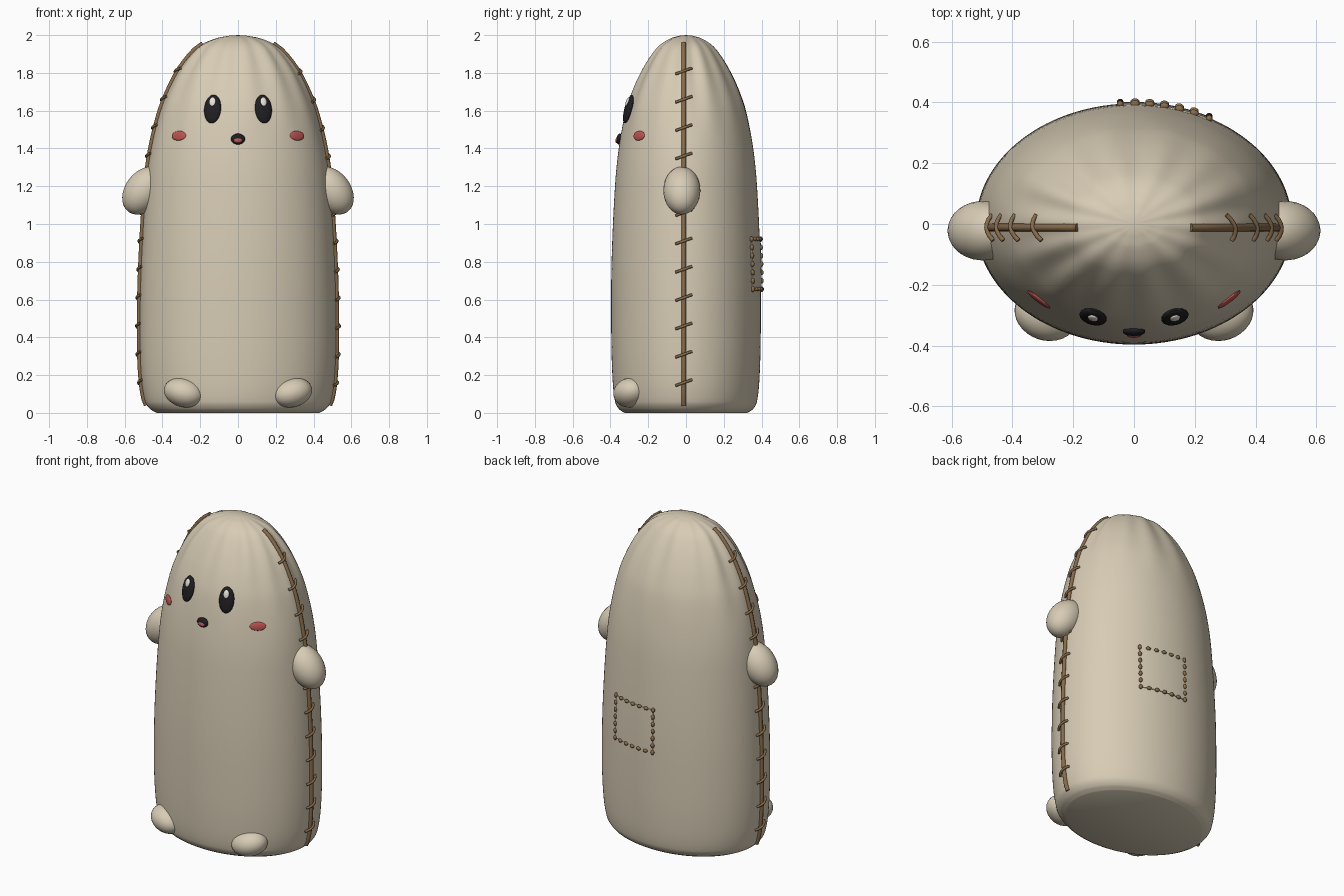
import bpy, bmesh, math
from mathutils import Vector, Matrix

if "Cube" in bpy.data.objects:
    bpy.data.objects.remove(bpy.data.objects["Cube"])


def material(name, rgb):
    m = bpy.data.materials.new(name)
    m.diffuse_color = (*rgb, 1)
    m.use_nodes = True
    m.node_tree.nodes["Principled BSDF"].inputs["Base Color"].default_value = m.diffuse_color
    return m


CLOTH = material("cream cloth", (0.68, 0.60, 0.46))
THREAD = material("brown thread", (0.25, 0.15, 0.07))
BLACK = material("black", (0.013, 0.013, 0.015))
RED = material("blush red", (0.52, 0.09, 0.085))
SHINE = material("eye shine", (0.80, 0.77, 0.70))

# Body profile: height, half width, half depth
PROFILE = [(0.0, 0.43, 0.325), (0.02, 0.465, 0.355), (0.06, 0.492, 0.376),
           (0.2, 0.513, 0.390), (0.45, 0.520, 0.396), (0.8, 0.512, 0.394),
           (1.2, 0.487, 0.376), (1.4, 0.460, 0.356), (1.6, 0.410, 0.319),
           (1.72, 0.362, 0.277), (1.82, 0.309, 0.228), (1.9, 0.248, 0.178),
           (1.95, 0.192, 0.134), (1.985, 0.108, 0.076), (1.997, 0.045, 0.032)]


def smooth_rows(rows, steps=5):
    pts = [Vector(r) for r in rows]
    out = []
    for i in range(len(pts) - 1):
        p0, p1, p2 = pts[max(i - 1, 0)], pts[i], pts[i + 1]
        p3 = pts[min(i + 2, len(pts) - 1)]
        h = p2.x - p1.x
        m1 = (p2 - p0) / (p2.x - p0.x) * h
        m2 = (p3 - p1) / (p3.x - p1.x) * h
        for k in range(steps):
            t = k / steps
            out.append((2*t**3 - 3*t*t + 1) * p1 + (t**3 - 2*t*t + t) * m1
                       + (3*t*t - 2*t**3) * p2 + (t**3 - t*t) * m2)
    return out + [pts[-1]]


ROWS = smooth_rows(PROFILE)


def radii(z):
    for p, q in zip(ROWS, ROWS[1:]):
        if z <= q.x:
            r = p.lerp(q, max(0, (z - p.x) / (q.x - p.x)))
            return r.y, r.z
    return ROWS[-1].y, ROWS[-1].z


def finish(name, bm, mat, angle=50):
    bmesh.ops.recalc_face_normals(bm, faces=bm.faces)
    me = bpy.data.meshes.new(name)
    bm.to_mesh(me)
    bm.free()
    me.materials.append(mat)
    ob = bpy.data.objects.new(name, me)
    bpy.context.collection.objects.link(ob)
    bpy.ops.object.select_all(action='DESELECT')
    ob.select_set(True)
    bpy.context.view_layer.objects.active = ob
    bpy.ops.object.shade_smooth_by_angle(angle=math.radians(angle))
    return ob


def ball(name, matrix, mat, seg=32, rings=16):
    bm = bmesh.new()
    bmesh.ops.create_uvsphere(bm, u_segments=seg, v_segments=rings, radius=1, matrix=matrix)
    return finish(name, bm, mat)


def surface(x, z, side=-1):
    a, b = radii(z)
    return Vector((x, side * b * math.sqrt(max(0, 1 - (x / a) ** 2)), z))


def surface_frame(x, z, side=-1):
    """Position, sideways tangent, upward tangent and outward normal."""
    e = 0.01
    u = (surface(x + e, z, side) - surface(x - e, z, side)).normalized()
    v = (surface(x, z + e, side) - surface(x, z - e, side)).normalized()
    n = u.cross(v).normalized() * -side
    return surface(x, z, side), u, n.cross(u) * -side, n


def pad(name, x, z, rx, rz, thick, mat, lift=0.0):
    p, u, v, n = surface_frame(x, z)
    m = Matrix((u * rx, v * rz, n * thick)).transposed().to_4x4()
    m.translation = p + n * lift
    if m.determinant() < 0:
        m = m @ Matrix.Scale(-1, 4, (1, 0, 0))
    return ball(name, m, mat, 28, 12)


def threads(name, paths, radius):
    cu = bpy.data.curves.new(name, 'CURVE')
    cu.dimensions = '3D'
    cu.bevel_depth = radius
    cu.bevel_resolution = 2
    cu.use_fill_caps = True
    for path in paths:
        sp = cu.splines.new('POLY')
        sp.points.add(len(path) - 1)
        for pt, co in zip(sp.points, path):
            pt.co = (*co, 1)
    cu.materials.append(THREAD)
    ob = bpy.data.objects.new(name, cu)
    bpy.context.collection.objects.link(ob)
    bpy.ops.object.select_all(action='DESELECT')
    ob.select_set(True)
    bpy.context.view_layer.objects.active = ob
    bpy.ops.object.convert(target='MESH')
    bpy.ops.object.shade_smooth_by_angle(angle=math.radians(50))


# Body: lofted oval sack with gathered folds at the crown
N = 128
bm = bmesh.new()
loops = []
for z, a, b in ROWS:
    fold = 0.028 * min(1, max(0, (z - 1.4) / 0.45)) ** 1.5
    loop = []
    for i in range(N):
        t = 2 * math.pi * i / N
        k = 1 + fold * (0.7 * math.cos(14 * t + 0.6) + 0.4 * math.cos(9 * t + 1.5))
        loop.append(bm.verts.new((a * k * math.cos(t), b * k * math.sin(t), z)))
    loops.append(loop)
for l0, l1 in zip(loops, loops[1:]):
    for i in range(N):
        j = (i + 1) % N
        bm.faces.new((l0[i], l0[j], l1[j], l1[i]))
tip = bm.verts.new((0, 0, 2.0))
for i in range(N):
    bm.faces.new((loops[-1][i], loops[-1][(i + 1) % N], tip))
bm.faces.new(loops[0][::-1])
finish("body", bm, CLOTH)

STITCH_HEIGHTS = [0.16 + 0.15 * i for i in range(12) if i != 7]
for s, label in ((-1, "left"), (1, "right")):
    # Arms: drooping egg shapes
    m = (Matrix.Translation((s * 0.497, -0.022, 1.177))
         @ Matrix.Rotation(s * math.radians(53), 4, 'Y')
         @ Matrix.Diagonal((0.14, 0.098, 0.10, 1)))
    ball(label + "_arm", m, CLOTH)

    # Feet: toes turned outward and up
    m = (Matrix.Translation((s * 0.288, -0.295, 0.107))
         @ Matrix.Rotation(s * math.radians(18), 4, 'Z')
         @ Matrix.Rotation(-s * math.radians(14), 4, 'Y')
         @ Matrix.Diagonal((0.108, 0.088, 0.076, 1)))
    ball(label + "_foot", m, CLOTH)

    # Eyes, shines and cheeks
    pad(label + "_eye", s * 0.133, 1.607, 0.046, 0.078, 0.018, BLACK, 0.006)
    pad(label + "_eye_shine", s * 0.130, 1.640, 0.017, 0.025, 0.008, SHINE, 0.021)
    pad(label + "_cheek", s * 0.312, 1.467, 0.047, 0.026, 0.008, RED, 0.002)

    # Side seam and its slanted cross stitches
    path = []
    for i in range(61):
        z = 0.04 + 1.915 * i / 60
        path.append((s * (radii(z)[0] + 0.003), -0.012, z))
    threads(label + "_seam", [path], 0.013)
    stitches = []
    for z in STITCH_HEIGHTS:
        line = []
        for k in range(-3, 4):
            y, h = 0.014 * k, z + s * 0.005 * k
            line.append((s * (radii(h)[0] + 0.018 - 0.0022 * k * k), y - 0.012, h))
        stitches.append(line)
    threads(label + "_seam_stitches", stitches, 0.0075)

# Mouth
pad("mouth", 0, 1.449, 0.037, 0.029, 0.015, BLACK, 0.005)
pad("tongue", 0, 1.440, 0.023, 0.013, 0.008, RED, 0.016)

# Back patch: thin cloth square following the body
X0, X1, Z0, Z1 = -0.045, 0.245, 0.655, 0.92
G = 10
bm = bmesh.new()
grid = []
for i in range(G + 1):
    for j in range(G + 1):
        p, u, v, n = surface_frame(X0 + (X1 - X0) * i / G, Z0 + (Z1 - Z0) * j / G, 1)
        grid.append((bm.verts.new(p - n * 0.004), bm.verts.new(p + n * 0.005)))
for side in (0, 1):
    for i in range(G):
        for j in range(G):
            q = [i * (G + 1) + j, (i + 1) * (G + 1) + j,
                 (i + 1) * (G + 1) + j + 1, i * (G + 1) + j + 1]
            bm.faces.new([grid[k][side] for k in q])
rim = [e for e in bm.edges if e.is_boundary]
bmesh.ops.bridge_loops(bm, edges=rim)
finish("back_patch", bm, CLOTH)

# Bead stitches around the patch
bm = bmesh.new()
COUNT = 6
for k in range(COUNT):
    f = k / COUNT
    for fx, fz in ((f, 0), (1, f), (1 - f, 1), (0, 1 - f)):
        p, u, v, n = surface_frame(X0 + (X1 - X0) * fx, Z0 + (Z1 - Z0) * fz, 1)
        along = u if fz in (0, 1) and 0 < fx < 1 else v
        m = Matrix((along * 0.015, n.cross(along) * 0.011, n * 0.011)).transposed().to_4x4()
        m.translation = p + n * 0.006
        bmesh.ops.create_uvsphere(bm, u_segments=12, v_segments=8, radius=1, matrix=m)
finish("patch_stitches", bm, THREAD)
